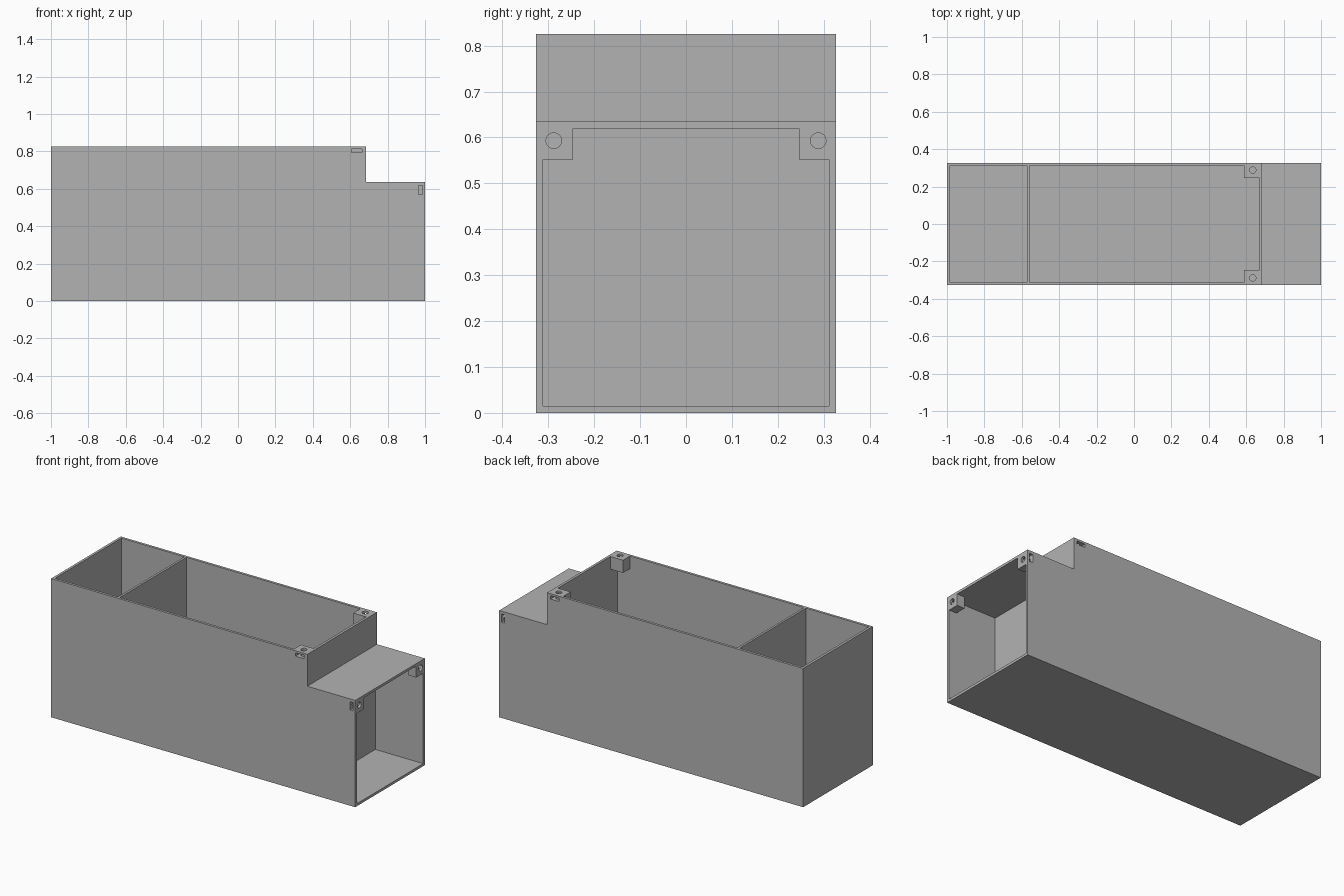
import bpy, bmesh
from mathutils import Matrix, Vector

cube = bpy.data.objects.get("Cube")
if cube:
    bpy.data.objects.remove(cube, do_unlink=True)

L, W, H = 1.0, 0.327, 0.825          # half length, half width, height
STEP_X, STEP_Z = 0.685, 0.635        # notch at the open end
T = 0.015                            # wall thickness
IN_Y = W - T
BOSS_Y = 0.246                       # inner side of the screw bosses
HOLE_Y, HOLE_R = 0.288, 0.017
BOSS_H, BOSS_D = 0.075, 0.05         # depth of upper and end bosses
OVER = 0.1                           # cutter overshoot

grey = bpy.data.materials.new("plain grey")
grey.use_nodes = True
colour = (0.45, 0.45, 0.45, 1)
grey.diffuse_color = colour
grey.node_tree.nodes["Principled BSDF"].inputs["Base Color"].default_value = colour


def add_box(bm, lo, hi):
    lo, hi = Vector(lo), Vector(hi)
    bmesh.ops.create_cube(bm, size=1, matrix=Matrix.Translation((lo + hi) / 2)
                          @ Matrix.Diagonal((*(hi - lo), 1)))


def add_rod(bm, centre, length, axis):
    turn = Matrix.Rotation(1.5707963, 4, 'Y') if axis == 'X' else Matrix()
    bmesh.ops.create_cone(bm, cap_ends=True, segments=32, radius1=HOLE_R, radius2=HOLE_R,
                          depth=length, matrix=Matrix.Translation(centre) @ turn)


def to_object(bm, name):
    mesh = bpy.data.meshes.new(name)
    bmesh.ops.recalc_face_normals(bm, faces=bm.faces)
    bm.to_mesh(mesh)
    bm.free()
    mesh.materials.append(grey)
    ob = bpy.data.objects.new(name, mesh)
    bpy.context.collection.objects.link(ob)
    return ob


def subtract(ob, cutter):
    mod = ob.modifiers.new("cut", 'BOOLEAN')
    mod.operation, mod.solver, mod.object = 'DIFFERENCE', 'EXACT', cutter
    bpy.context.view_layer.update()
    graph = bpy.context.evaluated_depsgraph_get()
    mesh = bpy.data.meshes.new_from_object(ob.evaluated_get(graph))
    ob.modifiers.clear()
    ob.data = mesh
    bpy.data.objects.remove(cutter, do_unlink=True)


# Stepped outer body from a side profile
bm = bmesh.new()
profile = [(-L, 0), (L, 0), (L, STEP_Z), (STEP_X, STEP_Z), (STEP_X, H), (-L, H)]
face = bm.faces.new([bm.verts.new((x, -W, z)) for x, z in profile])
ext = bmesh.ops.extrude_face_region(bm, geom=[face])
bmesh.ops.translate(bm, vec=(0, 2 * W, 0),
                    verts=[v for v in ext["geom"] if isinstance(v, bmesh.types.BMVert)])
body = to_object(bm, "box_body")

# Two top compartments and the end compartment
bm = bmesh.new()
for x0, x1 in ((-L + T, -0.571), (-0.558, STEP_X - T)):
    add_box(bm, (x0, -IN_Y, T), (x1, IN_Y, H + OVER))
add_box(bm, (STEP_X, -IN_Y, T), (L + OVER, IN_Y, STEP_Z - T))
rooms = to_object(bm, "compartments")

# Corner screw bosses are left standing in the compartments
bm = bmesh.new()
for s in (-1, 1):
    y0, y1 = sorted((s * BOSS_Y, s * (W + OVER)))
    add_box(bm, (0.587, y0, H - BOSS_H), (STEP_X - T / 2, y1, H + 2 * OVER))
    add_box(bm, (L - BOSS_D, y0, 0.552), (L + 2 * OVER, y1, STEP_Z - T / 2))
subtract(rooms, to_object(bm, "boss_space"))
subtract(body, rooms)

# Screw holes through the bosses
bm = bmesh.new()
for s in (-1, 1):
    add_rod(bm, (0.635, s * HOLE_Y, H), 0.3, 'Z')
    add_rod(bm, (L, s * HOLE_Y, 0.593), 0.3, 'X')
subtract(body, to_object(bm, "screw_holes"))

# Nut slots through the side walls
bm = bmesh.new()
for s in (-1, 1):
    y0, y1 = sorted((s * 0.262, s * (W + OVER)))
    add_box(bm, (0.608, y0, 0.793), (0.662, y1, 0.813))
    add_box(bm, (0.965, y0, 0.569), (0.986, y1, 0.618))
subtract(body, to_object(bm, "nut_slots"))
